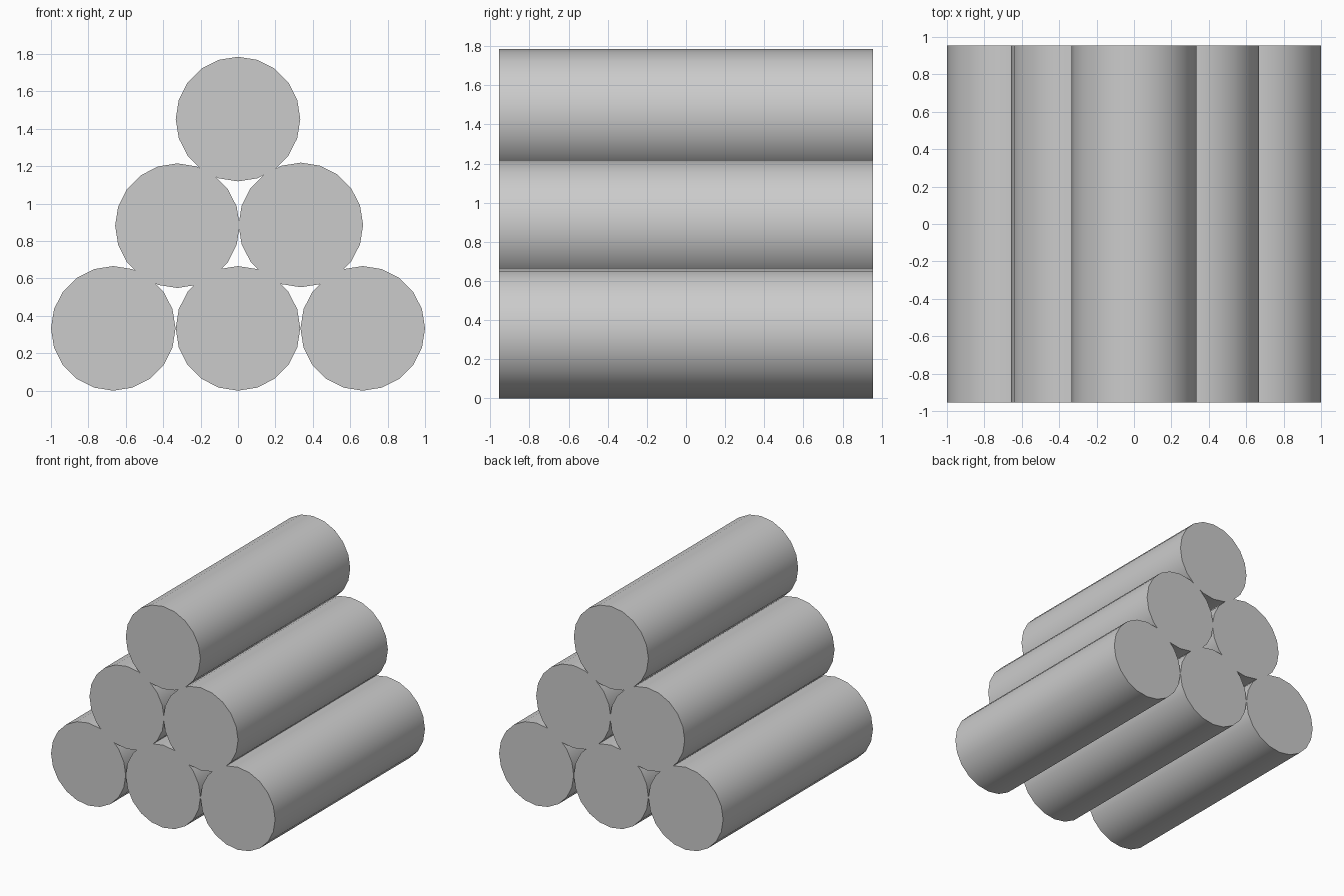
import bpy
from math import radians

if "Cube" in bpy.data.objects:
    bpy.data.objects.remove(bpy.data.objects["Cube"])

RADIUS = 0.333
LENGTH = 1.91


def add_log(name, x, z):
    # 20-sided cylinder lying along y, with vertices at top, bottom and sides
    bpy.ops.mesh.primitive_cylinder_add(
        vertices=20, radius=RADIUS, depth=LENGTH,
        location=(x, 0, z), rotation=(radians(90), 0, 0))
    log = bpy.context.object
    log.name = name
    bpy.ops.object.transform_apply(location=False, rotation=True, scale=True)
    bpy.ops.object.shade_smooth_by_angle(angle=radians(30))


# Stacked rows of logs, bottom to top: height and x centres
rows = [
    ("bottom", 0.333, (-0.667, 0.0, 0.667)),
    ("middle", 0.886, (-0.324, 0.336)),
    ("top", 1.452, (0.0,)),
]
for row, z, centres in rows:
    for i, x in enumerate(centres):
        # the left log of the middle row sits slightly lower
        drop = 0.004 if row == "middle" and i == 0 else 0.0
        add_log(f"{row}_log_{i + 1}", x, z - drop)
